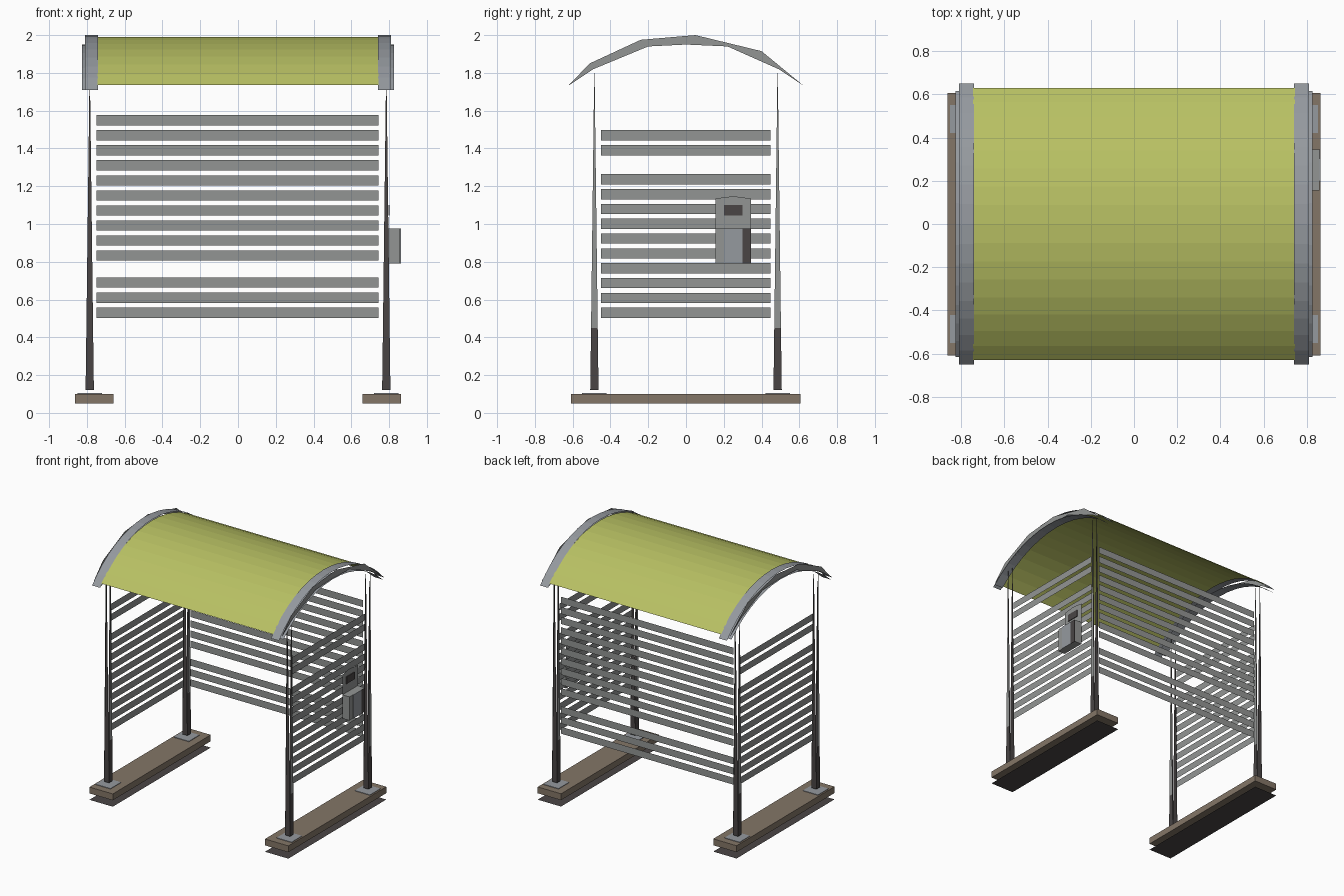
import bpy
import math
from mathutils import Vector

cube = bpy.data.objects.get("Cube")
if cube:
    bpy.data.objects.remove(cube, do_unlink=True)


def material(name, r, g, b):
    m = bpy.data.materials.new(name)
    m.use_nodes = True
    m.diffuse_color = (r, g, b, 1)
    m.node_tree.nodes["Principled BSDF"].inputs["Base Color"].default_value = (r, g, b, 1)
    return m


GREEN = material("roof green", 0.48, 0.53, 0.125)
TRIM = material("trim grey", 0.30, 0.32, 0.345)
GREY = material("slat grey", 0.29, 0.30, 0.295)
BROWN = material("base brown", 0.23, 0.18, 0.135)
DARK = material("dark metal", 0.068, 0.06, 0.06)


def build(name, verts, faces, mats, index=None):
    mesh = bpy.data.meshes.new(name)
    mesh.from_pydata([Vector(v) for v in verts], [], faces)
    for m in mats:
        mesh.materials.append(m)
    for p, i in zip(mesh.polygons, index or []):
        p.material_index = i
    obj = bpy.data.objects.new(name, mesh)
    bpy.context.collection.objects.link(obj)
    return obj


def box(name, lo, hi, mat):
    verts = [(x, y, z) for x in (lo[0], hi[0]) for y in (lo[1], hi[1]) for z in (lo[2], hi[2])]
    faces = [(0, 1, 3, 2), (4, 6, 7, 5), (0, 4, 5, 1), (2, 3, 7, 6), (0, 2, 6, 4), (1, 5, 7, 3)]
    return build(name, verts, faces, [mat])


def strips(name, rows, mat):
    """Separate flat quads, each given by its four corners."""
    verts = [v for row in rows for v in row]
    faces = [tuple(range(i, i + 4)) for i in range(0, len(verts), 4)]
    return build(name, verts, faces, [mat])


def arc(half, top, edge, n):
    """Points of a circular arch across y."""
    rise = top - edge
    r = (half * half + rise * rise) / (2 * rise)
    a = math.asin(half / r)
    angles = [-a + 2 * a * i / n for i in range(n + 1)]
    return [(r * math.sin(t), top - r + r * math.cos(t)) for t in angles]


def arch_sheet(name, x0, x1, points, mat):
    verts = [(x, y, z) for y, z in points for x in (x0, x1)]
    faces = [(i, i + 1, i + 3, i + 2) for i in range(0, len(verts) - 2, 2)]
    return build(name, verts, faces, [mat])


# Roof sheet
arch_sheet("roof", -0.745, 0.745, arc(0.63, 1.99, 1.735, 16), GREEN)

# Arched end trims: top sheet, under sheet and crescent side
crescent_top = [(-0.625, 1.73), (-0.51, 1.85), (-0.24, 1.975), (0.05, 2.0),
                (0.4, 1.915), (0.625, 1.73)]
crescent_low = [(0.49, 1.82), (0.22, 1.94), (0, 1.95), (-0.2, 1.94), (-0.49, 1.82)]
for side, s in (("right", -1), ("left", 1)):
    arch_sheet(side + "_trim_top", s * 0.74, s * 0.81, arc(0.65, 2.0, 1.71, 16), TRIM)
    arch_sheet(side + "_trim_under", s * 0.75, s * 0.825, arc(0.615, 1.95, 1.71, 14), TRIM)
    ring = [(s * 0.815, y, z) for y, z in crescent_top + crescent_low]
    build(side + "_trim_side", ring, [tuple(range(len(ring)))], [GREY])

# Base beams, their ground plates, and the posts with foot plates
H, FOOT, SLEEVE, TOP = 0.022, 0.12, 0.45, 1.8
for side, s in (("right", -1), ("left", 1)):
    xa, xb = sorted((s * 0.66, s * 0.862))
    box(side + "_base_beam", (xa, -0.608, 0.05), (xb, 0.605, 0.1), BROWN)
    strips(side + "_ground_plate",
           [[(xa, -0.608, 0), (xb, -0.608, 0), (xb, 0.605, 0), (xa, 0.605, 0)]], DARK)
    for end, t in (("front", -1), ("back", 1)):
        cx, cy = s * 0.785, t * 0.485
        box(f"{end}_{side}_foot_plate", (cx - 0.065, cy - 0.065, 0.1),
            (cx + 0.065, cy + 0.065, 0.104), TRIM)
        verts, faces, index = [], [], []
        for k in range(4):
            # Each post face narrows from the foot to a point
            out = Vector((math.cos(k * math.pi / 2), math.sin(k * math.pi / 2), 0))
            across = Vector((-out.y, out.x, 0))
            mid = Vector((cx, cy, 0)) + out * H
            wide = H * (TOP - SLEEVE) / (TOP - FOOT)
            n = len(verts)
            for w, z in ((-H, FOOT), (H, FOOT), (wide, SLEEVE), (-wide, SLEEVE), (0.001, TOP), (-0.001, TOP)):
                verts.append(mid + across * w + Vector((0, 0, z)))
            faces += [(n, n + 1, n + 2, n + 3), (n + 3, n + 2, n + 4, n + 5)]
            index += [0, 1 if k % 2 == 0 else 0]
        build(f"{end}_{side}_post", verts, faces, [DARK, GREY], index)

# Wall slats: thin flat strips with one open row in each wall
SLAT = 0.027
back = [0.53 + 0.08 * k for k in range(3)] + [0.833 + 0.0796 * k for k in range(10)]
sides = [0.53 + 0.0785 * k for k in range(10)] + [1.39, 1.47]
strips("back_slats", [[(-0.75, 0.485, z - SLAT), (0.745, 0.485, z - SLAT),
                       (0.745, 0.485, z + SLAT), (-0.75, 0.485, z + SLAT)] for z in back], GREY)
for side, x in (("right", -0.785), ("left", 0.785)):
    strips(side + "_slats", [[(x, -0.45, z - SLAT), (x, 0.447, z - SLAT),
                              (x, 0.447, z + SLAT), (x, -0.45, z + SLAT)] for z in sides], GREY)

# Dispenser on the left wall: bin, front panel, backboard and slot
box("dispenser_bin", (0.797, 0.155, 0.79), (0.858, 0.345, 0.975), GREY)
box("dispenser_dark_edge", (0.858, 0.3, 0.79), (0.861, 0.345, 0.975), DARK)
box("dispenser_panel", (0.858, 0.2, 0.79), (0.862, 0.3, 0.975), TRIM)
outline = [(0.155, 0.975), (0.345, 0.975), (0.345, 1.135), (0.25, 1.147), (0.155, 1.135)]
build("dispenser_backboard", [(0.797, y, z) for y, z in outline], [tuple(range(5))], [GREY])
box("dispenser_slot", (0.797, 0.2, 1.045), (0.803, 0.3, 1.1), DARK)
